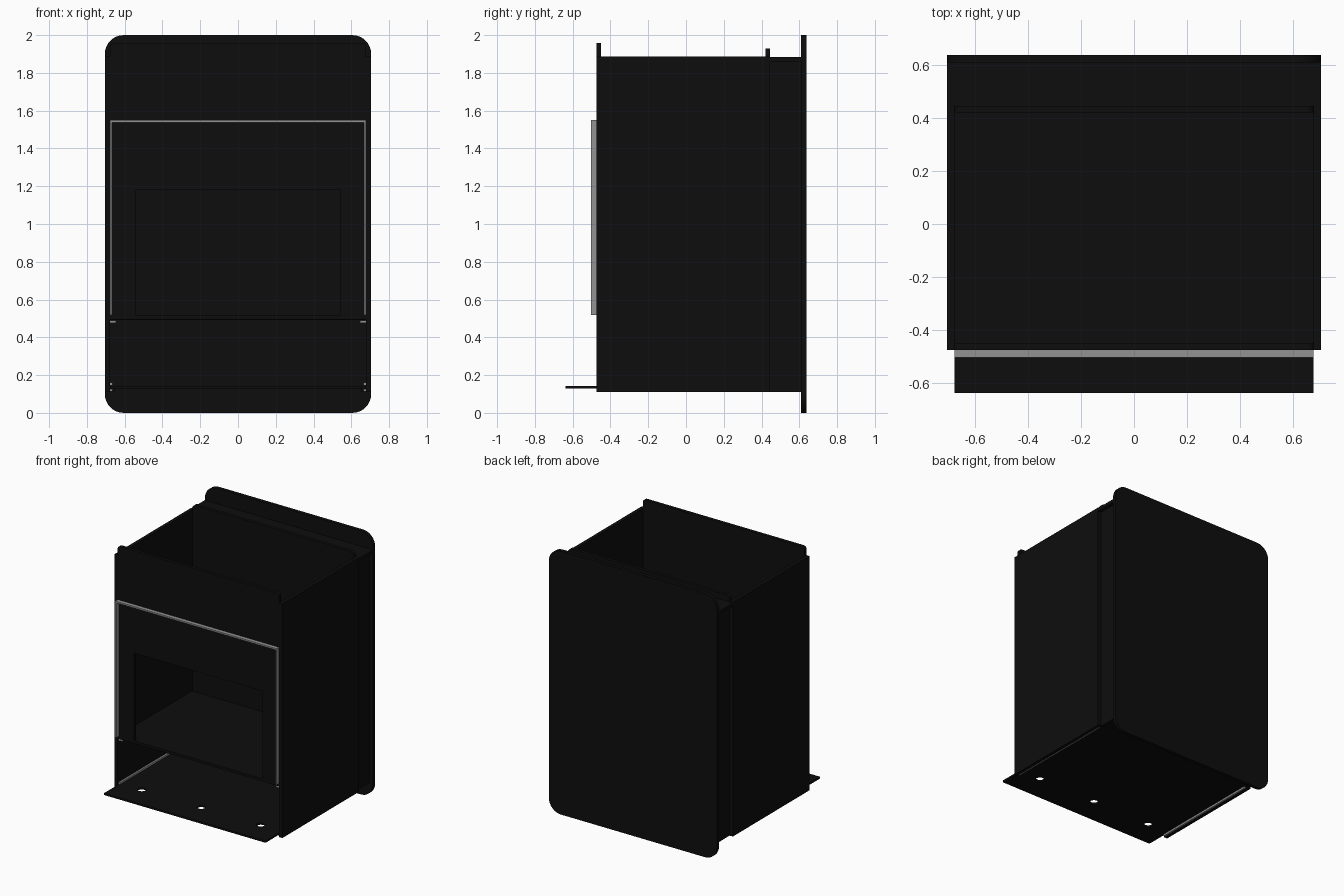
import bpy
import bmesh
from mathutils import Matrix

old = bpy.data.objects.get("Cube")
if old:
    bpy.data.objects.remove(old, do_unlink=True)


def material(name, rgb):
    m = bpy.data.materials.new(name)
    m.use_nodes = True
    m.diffuse_color = (*rgb, 1)
    bsdf = next(n for n in m.node_tree.nodes if n.type == 'BSDF_PRINCIPLED')
    bsdf.inputs["Base Color"].default_value = (*rgb, 1)
    return m


BLACK = material("black steel", (0.0042, 0.0042, 0.0042))
GREY = material("grey trim", (0.29, 0.29, 0.29))


def finish(bm, name, mat):
    bmesh.ops.recalc_face_normals(bm, faces=bm.faces)
    me = bpy.data.meshes.new(name)
    bm.to_mesh(me)
    bm.free()
    me.materials.append(mat)
    ob = bpy.data.objects.new(name, me)
    bpy.context.scene.collection.objects.link(ob)
    return ob


def box(name, x, y, z, mat=BLACK, radius=0, round_above=-1):
    """Box from (low, high) ranges; corners seen from the front can be rounded."""
    bm = bmesh.new()
    bmesh.ops.create_cube(bm, size=1)
    for v in bm.verts:
        for i, (lo, hi) in enumerate((x, y, z)):
            v.co[i] = hi if v.co[i] > 0 else lo
    if radius:
        edges = [e for e in bm.edges
                 if abs(e.verts[0].co.y - e.verts[1].co.y) > 1e-4
                 and e.verts[0].co.z > round_above]
        bmesh.ops.bevel(bm, geom=edges, offset=radius, segments=8,
                        profile=0.5, affect='EDGES')
    return finish(bm, name, mat)


def pair(name, x, y, z, mat=BLACK):
    """Left part at +x and its mirror on the right."""
    box("left_" + name, x, y, z, mat)
    box("right_" + name, (-x[1], -x[0]), y, z, mat)


def cut(ob, cutter):
    """Cut one object from another and remove the cutter."""
    cutter.hide_render = True
    mod = ob.modifiers.new("cut", 'BOOLEAN')
    mod.operation = 'DIFFERENCE'
    mod.solver = 'EXACT'
    mod.object = cutter
    dg = bpy.context.evaluated_depsgraph_get()
    mesh = bpy.data.meshes.new_from_object(ob.evaluated_get(dg))
    ob.modifiers.clear()
    ob.data = mesh
    bpy.data.objects.remove(cutter, do_unlink=True)


OUT, IN = 0.705, 0.678          # outer and inner half widths
FRONT, BACK = -0.475, 0.61      # front of shell, face of back plate
WALL = 0.42                     # face of inner rear wall
wide, inner = (-OUT, OUT), (-IN, IN)

# Shell plates
box("back_plate", wide, (BACK, 0.637), (0, 2), radius=0.1)
pair("side_plate", (IN, OUT), (FRONT, WALL + 0.025), (0.11, 1.887))
box("inner_rear_wall", inner, (WALL, WALL + 0.025), (0.14, 1.93),
    radius=0.03, round_above=1)

# Rear air channel
pair("channel_side", (IN - 0.025, IN), (WALL + 0.025, BACK), (0.11, 1.86))
box("channel_cover", wide, (WALL + 0.025, BACK), (1.858, 1.883))

# Front panel with the firebox opening
front_panel = box("front_panel", inner, (FRONT, FRONT + 0.025), (0.495, 1.957),
                  radius=0.02, round_above=1)
cut(front_panel, box("opening_cutter", (-0.54, 0.54), (-0.6, -0.4), (0.515, 1.18)))
box("firebox_floor", inner, (FRONT + 0.025, WALL), (0.492, 0.515))

# Base plate with a front lip and three round holes
base = box("base_plate", inner, (-0.638, BACK), (0.129, 0.143))
for hx in (-0.5, 0, 0.5):
    bm = bmesh.new()
    bmesh.ops.create_cone(bm, cap_ends=True, segments=24, radius1=0.03,
                          radius2=0.03, depth=0.2,
                          matrix=Matrix.Translation((hx, -0.44, 0.136)))
    cut(base, finish(bm, "hole_cutter", BLACK))

# Grey door seal
seal_y = (-0.504, FRONT)
box("seal_top", inner, seal_y, (1.538, 1.55), GREY)
pair("seal_side", (IN - 0.012, IN), seal_y, (0.517, 1.538), GREY)

# Grey support rails along the side plates
rail_y = (FRONT + 0.01, WALL)
pair("shelf_rail", (IN - 0.032, IN), rail_y, (0.476, 0.49), GREY)
pair("upper_base_rail", (IN - 0.013, IN), rail_y, (0.146, 0.16), GREY)
pair("lower_base_rail", (IN - 0.013, IN), rail_y, (0.112, 0.126), GREY)
